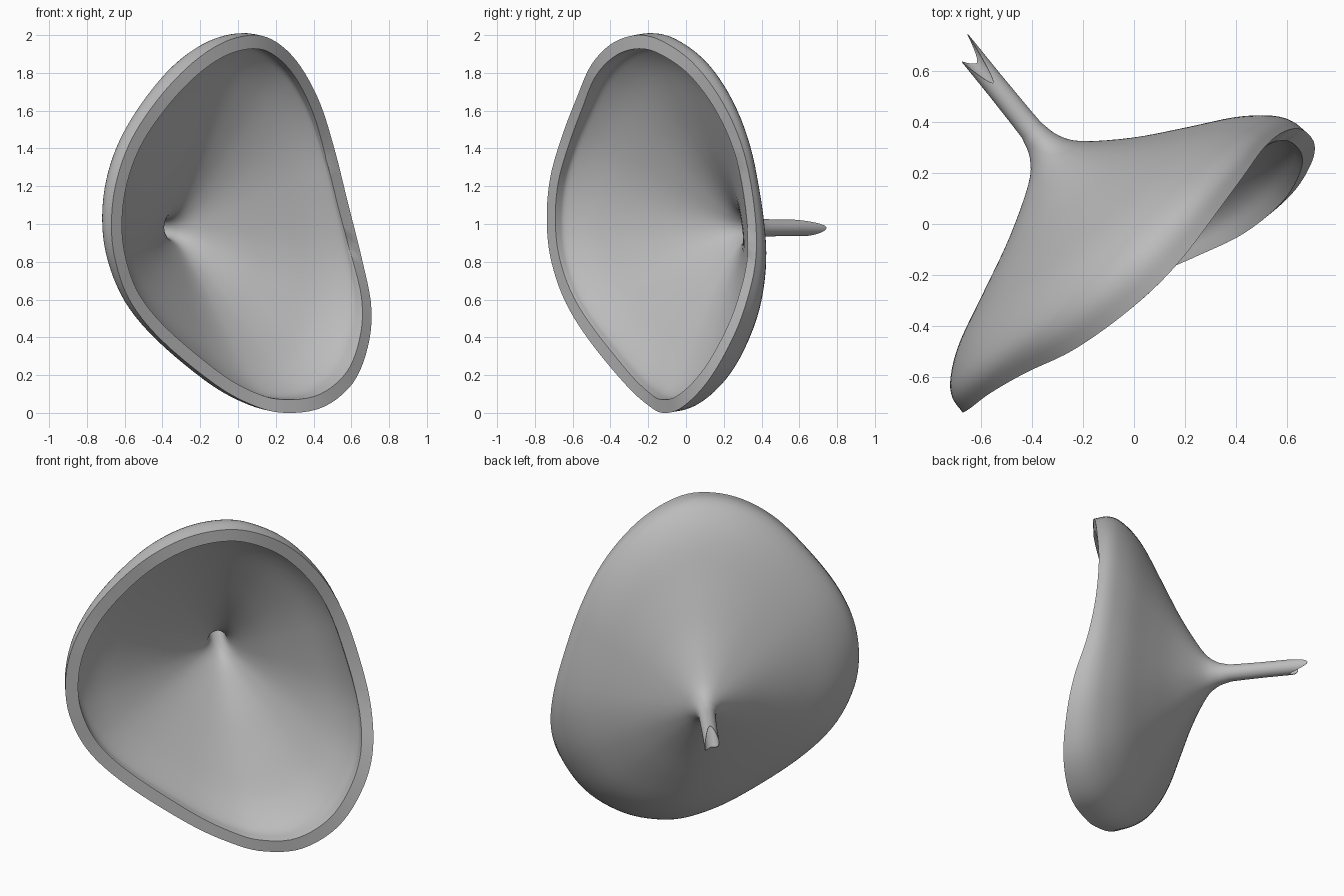
import bpy, bmesh, math
from mathutils import Vector

cube = bpy.data.objects.get("Cube")
if cube:
    bpy.data.objects.remove(cube)

NECK = Vector((-0.375, 0.335, 0.98))
AXIS = Vector((0.63, -0.777, 0)).normalized()   # from stem towards the mouth
SIDE = Vector((-AXIS.y, AXIS.x, 0))
STEM_R, WALL, DEPTH, SEGS = 0.048, 0.072, 0.66, 120


def catmull(a, b, c, d, t):
    return 0.5 * (2 * b + (c - a) * t + (2 * a - 5 * b + 4 * c - d) * t * t
                  + (3 * b - a - 3 * c + d) * t ** 3)


def smooth_closed(points, count):
    n = len(points)
    result = []
    for k in range(count):
        u = k * n / count
        i = int(u)
        result.append(catmull(*[points[(i + j) % n] for j in (-1, 0, 1, 2)], u - i))
    return result


def smooth_open(points, steps):
    p = [2 * points[0] - points[1]] + points + [2 * points[-1] - points[-2]]
    result = [catmull(*p[i:i + 4], s / steps)
              for i in range(len(points) - 1) for s in range(steps)]
    return result + [points[-1]]


# Outer edge of the wavy mouth
rim = [Vector(c) for c in (
    (0.08, -0.25, 2), (-0.08, -0.385, 1.96), (-0.25, -0.5, 1.845), (-0.42, -0.58, 1.665),
    (-0.56, -0.66, 1.455), (-0.64, -0.72, 1.24), (-0.67, -0.737, 1.02),
    (-0.65, -0.715, 0.81), (-0.57, -0.64, 0.59), (-0.40, -0.51, 0.38),
    (-0.12, -0.32, 0.15), (0.08, -0.2, 0.04), (0.25, -0.12, 0), (0.45, -0.02, 0.03),
    (0.61, 0.11, 0.16), (0.69, 0.23, 0.36), (0.705, 0.315, 0.57), (0.655, 0.37, 0.82),
    (0.585, 0.36, 1.1), (0.51, 0.3, 1.4), (0.43, 0.19, 1.65), (0.32, 0.04, 1.85),
    (0.2, -0.12, 1.965))]
rim = smooth_closed(rim, SEGS)

# Flare from neck to mouth: share of radius, share of depth
flare = smooth_open([Vector(c) for c in (
    (0, -0.06), (0.03, 0.06), (0.11, 0.175), (0.33, 0.35), (0.57, 0.505),
    (0.79, 0.65), (0.92, 0.78), (0.98, 0.885), (1, 1))], 4)


def stem_length(angle):
    # Torn end: long prong on one side, shorter one opposite, notch on top
    c, s = math.cos(angle), math.sin(angle)
    reach = 0.49 if c > 0 else 0.42
    notch = 0.28 if s > 0 else 0.38
    return notch + (reach - notch) * abs(c) ** 1.6


def spread(f, angle):
    # Fuller shoulder on the upper right, slimmer waist on the left
    shoulder = 0.3 * f.x ** 4 * (1 - f.y) * max(0, math.cos(angle - 1.95))
    waist = 0.1 * f.x * (1 - f.x) * max(0, math.cos(angle))
    return f.x + shoulder - waist


def strand(edge):
    """Outer and inner lines from the stem end to one point of the mouth."""
    d = edge - NECK
    depth, across, up = d.dot(AXIS), d.dot(SIDE), d.z
    radius, angle = math.hypot(across, up), math.atan2(up, across)
    length = stem_length(angle)
    line = [Vector((STEM_R - 0.004, -length)), Vector((STEM_R - 0.004, -length * 0.6)),
            Vector((STEM_R - 0.002, -0.11))]
    # The depth shifts from an even bowl to the wavy edge towards the mouth
    line += [Vector((STEM_R + (radius - STEM_R) * spread(f, angle),
                     f.y * (DEPTH + (depth - DEPTH) * f.y * f.y))) for f in flare]
    inner = []
    for i, q in enumerate(line):
        tangent = (line[min(i + 1, len(line) - 1)] - line[max(i - 1, 0)]).normalized()
        share = min(1, max(0, (q.x - STEM_R) / (radius * 0.9)))
        wall = 0.003 + (WALL - 0.003) * share ** 0.7
        normal = Vector((-tangent.y, tangent.x))
        if i == len(line) - 1:
            normal = Vector((-1, 0))
        inner.append(q + normal * wall)
    ray = SIDE * math.cos(angle) + Vector((0, 0, math.sin(angle)))
    return [NECK + AXIS * q.y + ray * q.x for q in line + inner[::-1]]


# Funnel: one closed skin, outside, mouth band and inside
bm = bmesh.new()
grid = [[bm.verts.new(co) for co in strand(edge)] for edge in rim]
for i in range(SEGS):
    a, b = grid[i], grid[(i + 1) % SEGS]
    n = len(a)
    for j in range(n):
        k = (j + 1) % n
        bm.faces.new((a[j], a[k], b[k], b[j]))
bmesh.ops.recalc_face_normals(bm, faces=bm.faces)
mesh = bpy.data.meshes.new("funnel")
bm.to_mesh(mesh)
bm.free()
funnel = bpy.data.objects.new("funnel", mesh)
bpy.context.collection.objects.link(funnel)

grey = bpy.data.materials.new("plain grey")
grey.use_nodes = True
colour = (0.5, 0.5, 0.5, 1)
grey.diffuse_color = colour
grey.node_tree.nodes["Principled BSDF"].inputs["Base Color"].default_value = colour
mesh.materials.append(grey)

bpy.ops.object.select_all(action="DESELECT")
funnel.select_set(True)
bpy.context.view_layer.objects.active = funnel
bpy.ops.object.shade_smooth_by_angle(angle=math.radians(40))
